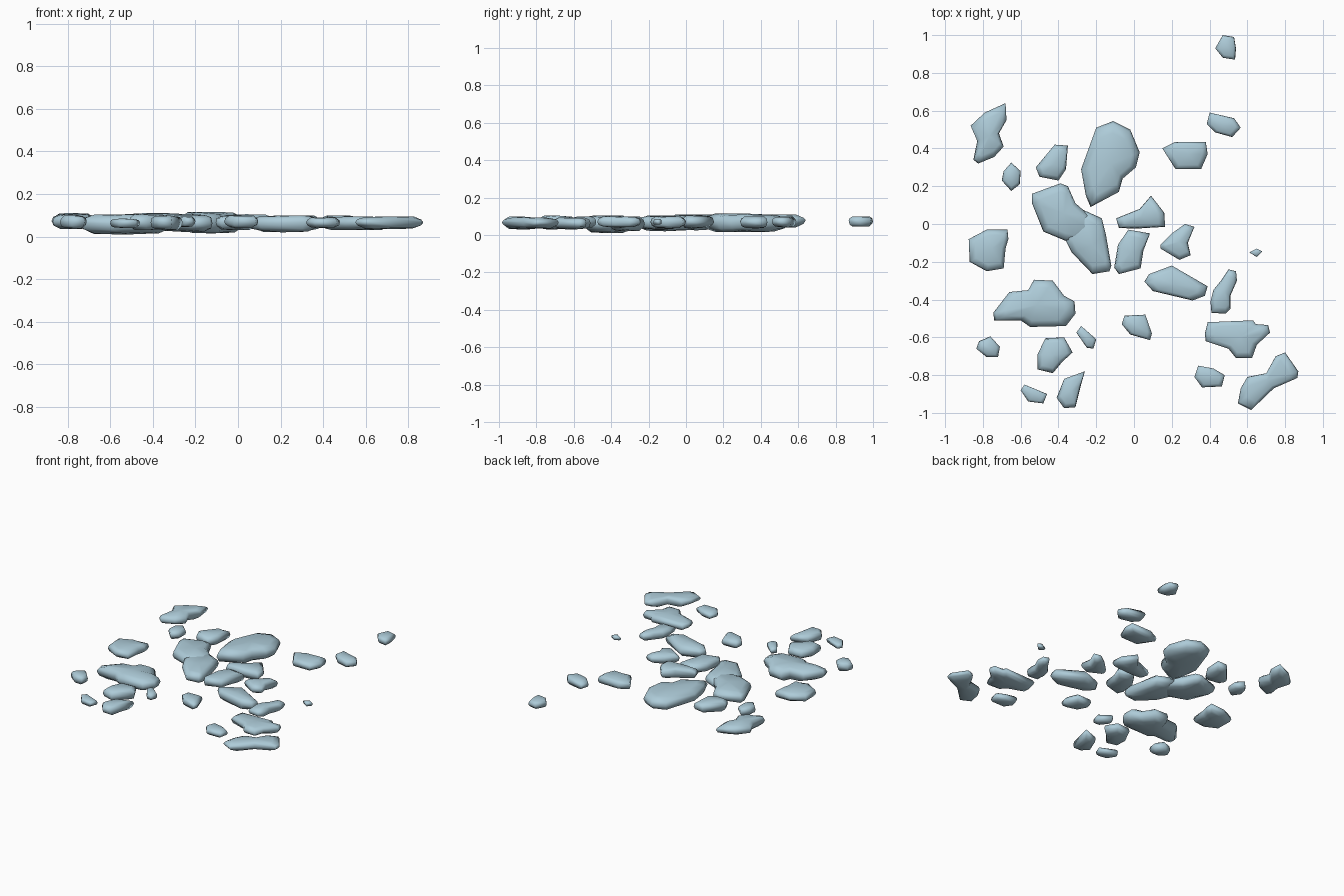
import bpy, bmesh, random
random.seed(4)

mat = bpy.data.materials.new("pale blue stone")
mat.diffuse_color = (0.42, 0.60, 0.69, 1)


def stone(name, z0, z1, *flat):
    """Flat pebble: plan outline (x, y pairs) lofted with rounded top and bottom edges."""
    pts = [(flat[i], flat[i + 1]) for i in range(0, len(flat), 2)]
    n = len(pts)
    cx = sum(p[0] for p in pts) / n
    cy = sum(p[1] for p in pts) / n
    h = z1 - z0
    bm = bmesh.new()
    rings = []
    # (outline scale, height fraction) from bottom to top
    for s, f in ((0.70, 0.06), (0.93, 0.24), (1.0, 0.52), (0.94, 0.78), (0.72, 0.95)):
        rings.append([bm.verts.new((cx + (x - cx) * s, cy + (y - cy) * s,
                                    z0 + h * (f + random.uniform(-0.05, 0.05))))
                      for x, y in pts])
    for a, b in zip(rings, rings[1:]):
        for i in range(n):
            j = (i + 1) % n
            bm.faces.new((a[i], a[j], b[j], b[i]))
    low, top = bm.verts.new((cx, cy, z0)), bm.verts.new((cx, cy, z1))
    for i in range(n):
        j = (i + 1) % n
        bm.faces.new((low, rings[0][j], rings[0][i]))
        bm.faces.new((top, rings[-1][i], rings[-1][j]))
    bmesh.ops.recalc_face_normals(bm, faces=bm.faces)
    me = bpy.data.meshes.new(name)
    bm.to_mesh(me)
    bm.free()
    me.materials.append(mat)
    me.shade_smooth()
    bpy.context.collection.objects.link(bpy.data.objects.new(name, me))


# Back row
stone("back_far_stone", .045, .10, .47, 1, .53, .99, .54, .93, .535, .87, .47, .88, .43, .93)
stone("back_right_stone", .04, .10, .40, .59, .53, .56, .565, .51, .52, .46, .43, .485, .385, .53)
stone("back_mid_stone", .035, .10, .22, .435, .38, .435, .39, .37, .355, .29, .22, .29, .15, .40)
stone("back_large_stone", .015, .115, -.11, .545, -.02, .50, .03, .38, .01, .30, -.06, .24,
      -.08, .17, -.23, .09, -.255, .15, -.28, .29, -.20, .51)
stone("back_small_stone", .03, .105, -.42, .42, -.35, .415, -.36, .29, -.40, .23, -.50, .25, -.52, .30)
stone("back_left_stone", .04, .11, -.68, .64, -.675, .55, -.715, .48, -.69, .41, -.74, .355,
      -.825, .32, -.85, .34, -.83, .44, -.865, .52, -.79, .59)
stone("left_pebble", .04, .10, -.65, .325, -.60, .28, -.605, .21, -.65, .175, -.70, .23, -.69, .28)

# Centre
stone("centre_upper_stone", .025, .11, -.39, .215, -.35, .20, -.31, .11, -.23, .04, -.22, -.04,
      -.30, -.10, -.36, -.09, -.48, -.04, -.54, .11, -.54, .16)
stone("centre_lower_stone", .02, .105, -.27, .075, -.17, .03, -.15, -.05, -.12, -.22, -.13, -.25,
      -.22, -.265, -.33, -.15, -.37, -.07)
stone("centre_wedge", .035, .105, .09, .15, .16, .06, .165, -.015, 0, -.025, -.08, -.02, -.095, .03, .03, .08)
stone("centre_tall_stone", .03, .10, -.03, -.03, .085, -.05, .05, -.14, .035, -.235, -.08, -.265,
      -.105, -.23, -.085, -.11)
stone("centre_right_stone", .035, .10, .27, 0, .32, -.015, .285, -.10, .30, -.165, .24, -.19,
      .14, -.13, .14, -.11, .20, -.05)
stone("right_tiny_pebble", .055, .085, .61, -.15, .65, -.13, .68, -.145, .65, -.175)
stone("left_stone", .035, .105, -.78, -.03, -.67, -.03, -.665, -.08, -.68, -.13, -.69, -.235,
      -.78, -.25, -.87, -.20, -.875, -.08)

# Front right
stone("right_long_stone", .02, .10, .20, -.22, .39, -.33, .375, -.38, .31, -.405, .10, -.355,
      .055, -.305, .08, -.265)
stone("right_bent_stone", .04, .10, .50, -.24, .54, -.25, .545, -.30, .51, -.38, .51, -.45,
      .485, -.475, .41, -.47, .405, -.41, .42, -.35, .46, -.30)
stone("right_wide_stone", .03, .095, .39, -.52, .63, -.51, .645, -.53, .71, -.535, .72, -.575,
      .65, -.64, .625, -.71, .54, -.71, .50, -.66, .38, -.62, .375, -.58)
stone("front_right_stone", .035, .095, .80, -.68, .87, -.78, .865, -.815, .74, -.87, .62, -.985,
      .55, -.95, .565, -.87, .60, -.81, .70, -.79, .75, -.70)
stone("front_pebble", .04, .09, .34, -.75, .42, -.765, .48, -.80, .465, -.86, .36, -.865, .32, -.81)
stone("front_mid_pebble", .04, .10, -.05, -.485, .06, -.48, .095, -.58, .085, -.615, -.02, -.585, -.065, -.53)

# Front left
stone("left_large_stone", .01, .105, -.53, -.295, -.43, -.30, -.37, -.38, -.315, -.41, -.31, -.475,
      -.36, -.54, -.55, -.545, -.60, -.51, -.74, -.51, -.745, -.47, -.66, -.36, -.56, -.35)
stone("front_left_pebble", .035, .10, -.76, -.595, -.71, -.65, -.72, -.705, -.78, -.705, -.835, -.66, -.82, -.62)
stone("front_left_stone", .03, .105, -.47, -.605, -.37, -.60, -.325, -.68, -.38, -.73, -.43, -.79,
      -.51, -.77, -.51, -.69)
stone("front_inner_pebble", .045, .095, -.28, -.54, -.20, -.61, -.215, -.66, -.25, -.655, -.305, -.575)
stone("front_edge_pebble", .04, .085, -.58, -.85, -.46, -.90, -.48, -.95, -.56, -.94, -.60, -.88)
stone("front_edge_stone", .03, .10, -.26, -.78, -.28, -.85, -.31, -.97, -.37, -.975, -.41, -.92, -.37, -.82)
